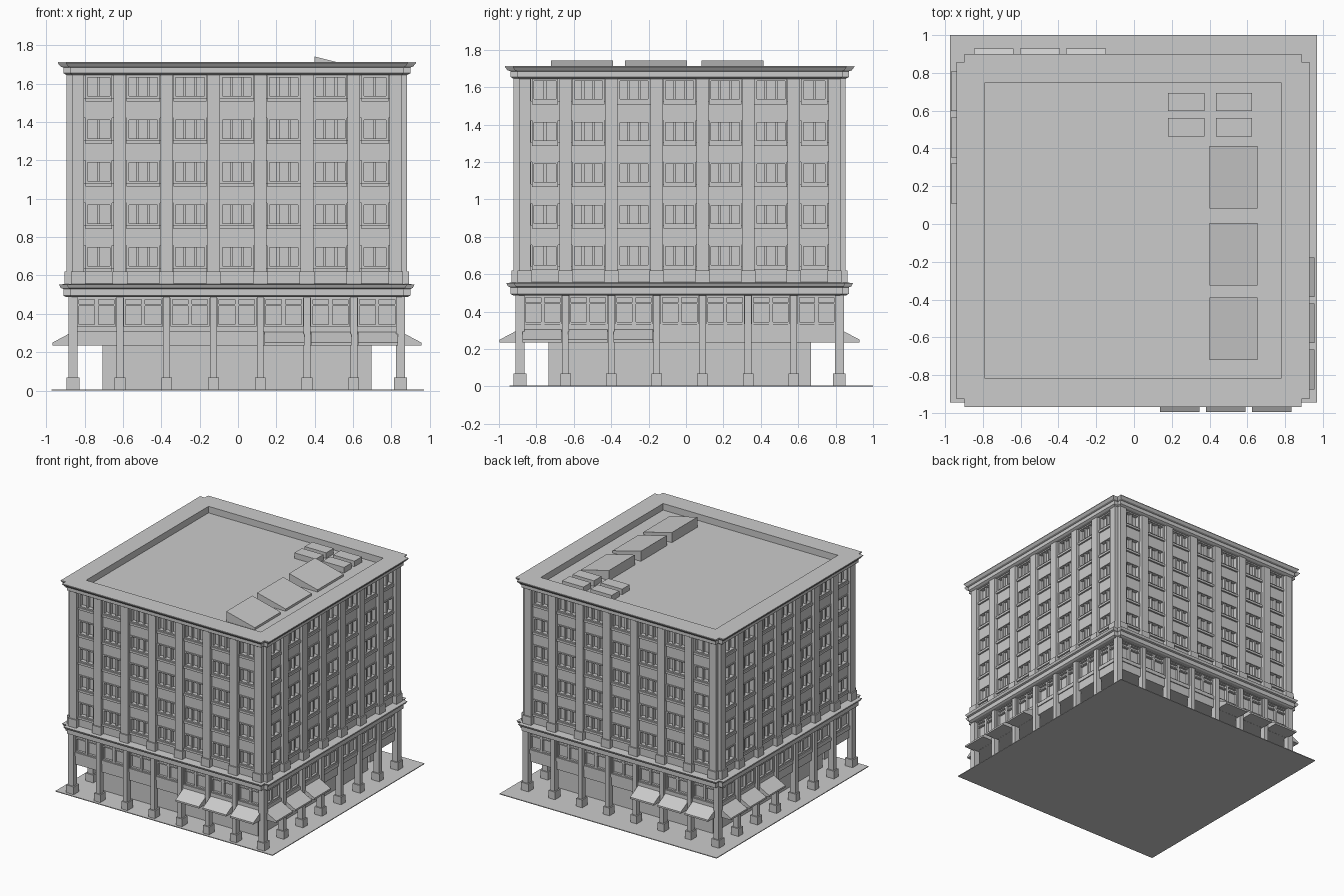
import bpy, bmesh
from math import pi
from mathutils import Matrix, Vector

if "Cube" in bpy.data.objects:
    bpy.data.objects.remove(bpy.data.objects["Cube"])

C = Vector((-0.006, -0.034, 0))      # building centre
BAY = 0.244
PIERS = [(i - 3.5) * BAY for i in range(8)]
ROWS = [0.64 + 0.2215 * i for i in range(5)]
WIN_H = 0.117


def finish(name, bm, loc=C):
    bmesh.ops.recalc_face_normals(bm, faces=bm.faces)
    me = bpy.data.meshes.new(name)
    bm.to_mesh(me)
    bm.free()
    ob = bpy.data.objects.new(name, me)
    ob.location = loc
    bpy.context.collection.objects.link(ob)
    return ob


def add_box(bm, x0, x1, y0, y1, z0, z1):
    m = Matrix.Translation(((x0 + x1) / 2, (y0 + y1) / 2, (z0 + z1) / 2)) @ \
        Matrix.Diagonal((x1 - x0, y1 - y0, z1 - z0, 1))
    bmesh.ops.create_cube(bm, size=1, matrix=m)


def boxes(name, items, loc=C):
    bm = bmesh.new()
    for b in items:
        add_box(bm, *b)
    return finish(name, bm, loc)


def sides(name, items):
    """Boxes (u0, u1, inner depth, outer depth, z0, z1) repeated on all four facades."""
    bm = bmesh.new()
    for k in range(4):
        old = set(bm.verts)
        for u0, u1, d0, d1, z0, z1 in items:
            add_box(bm, u0, u1, -d1, -d0, z0, z1)
        new = [v for v in bm.verts if v not in old]
        bmesh.ops.rotate(bm, verts=new, cent=(0, 0, 0), matrix=Matrix.Rotation(k * pi / 2, 3, 'Z'))
    return finish(name, bm)


def prism(bm, pts, x0, x1):
    """Extrude a (y, z) profile along x."""
    f = bm.faces.new([bm.verts.new((x0, y, z)) for y, z in pts])
    r = bmesh.ops.extrude_face_region(bm, geom=[f])
    vs = [v for v in r['geom'] if isinstance(v, bmesh.types.BMVert)]
    bmesh.ops.translate(bm, verts=vs, vec=(x1 - x0, 0, 0))
    return vs


def notched(name, profile):
    """Loft square rings with notched corners; profile rows are (half width, notch, z)."""
    bm = bmesh.new()
    rings = []
    for r, n, z in profile:
        ring = []
        for k in range(4):
            rot = Matrix.Rotation(k * pi / 2, 3, 'Z')
            for p in ((r - n, -r, z), (r - n, -r + n, z), (r, -r + n, z)):
                ring.append(bm.verts.new(rot @ Vector(p)))
        rings.append(ring)
    for a, b in zip(rings, rings[1:]):
        for i in range(12):
            j = (i + 1) % 12
            bm.faces.new((a[i], a[j], b[j], b[i]))
    bm.faces.new(rings[0])
    bm.faces.new(rings[-1])
    bmesh.ops.remove_doubles(bm, verts=bm.verts, dist=1e-5)
    return finish(name, bm)


# Ground plate, recessed ground floor and building cores behind the glass
boxes("ground_plate", [(-0.972, 0.972, -0.972, 0.972, 0, 0.006)], (-0.002, 0.028, 0))
boxes("ground_floor_core", [(-0.702, 0.702, -0.702, 0.702, 0.006, 0.24)])
boxes("second_floor_core", [(-0.83, 0.83, -0.83, 0.83, 0.235, 0.5)])
boxes("tower_core", [(-0.835, 0.835, -0.835, 0.835, 0.5, 1.655)])

# Street columns with square bases (corner columns shared by two sides)
cols, bases = [], []
for p in PIERS[:-1]:
    corner = p == PIERS[0]
    w, b = (0.024, 0.034) if corner else (0.018, 0.028)
    cols.append((p - w, p + w, 0.854 - 0.024, 0.854 + 0.024, 0.06, 0.49))
    bases.append((p - b, p + b, 0.854 - 0.034, 0.854 + 0.034, 0.006, 0.068))
sides("street_columns", cols)
sides("column_bases", bases)

# Second floor: lower band, rail, window frames
band = [(-0.835, 0.835, 0.82, 0.85, 0.235, 0.305), (-0.835, 0.835, 0.82, 0.858, 0.305, 0.335),
        (-0.835, 0.835, 0.82, 0.855, 0.483, 0.5)]
sides("second_floor_bands", band)
frames = [(p - 0.022, p + 0.022, 0.825, 0.86, 0.33, 0.49) for p in PIERS[1:-1]]
for i in range(7):
    c = (i - 3) * BAY
    for s in (-1, 1):
        m = c + s * 0.051
        for e in (-0.046, 0.046):
            frames.append((m + e - 0.005, m + e + 0.005, 0.825, 0.85, 0.335, 0.485))
        for z in (0.335, 0.44, 0.475):
            frames.append((m - 0.051, m + 0.051, 0.825, 0.848, z, z + 0.01))
sides("second_floor_window_frames", frames)

# Lower cornice
notched("lower_cornice", [(0.89, 0.03, 0.487), (0.905, 0.035, 0.495), (0.905, 0.035, 0.53),
                          (0.918, 0.04, 0.535), (0.927, 0.04, 0.553), (0.86, 0.02, 0.558)])

# Tower pilasters with pedestals and small caps
pil = []
for p in PIERS[1:-1]:
    pil += [(p - 0.033, p + 0.033, 0.83, 0.888, 0.55, 1.655),
            (p - 0.039, p + 0.039, 0.83, 0.898, 0.55, 0.62)]
for s in (-1, 1):
    for a, b, d, z1 in ((0.797, 0.86, 0.888, 1.655), (0.79, 0.866, 0.898, 0.62)):
        u = sorted((s * a, s * b))
        pil.append((u[0], u[1], 0.83, d, 0.55, z1))
sides("pilasters", pil)
boxes("corner_posts", [(sx * 0.828 - 0.032, sx * 0.828 + 0.032, sy * 0.828 - 0.032,
                        sy * 0.828 + 0.032, 0.55, 1.655) for sx in (-1, 1) for sy in (-1, 1)])

# Spandrels between the window rows
edges = [0.55] + [e for z in ROWS for e in (z, z + WIN_H)] + [1.655]
sides("spandrels", [(-0.84, 0.84, 0.825, 0.862, a, b) for a, b in zip(edges[::2], edges[1::2])])

# Tower windows: frame, mullions and sill for each bay
win, sills = [], []
for z in ROWS:
    for i in range(7):
        end = abs(i - 3) == 3
        c = (i - 3) * BAY - (0.012 * (1 if i > 3 else -1) if end else 0)
        h = 0.07 if end else 0.087
        t = z + WIN_H
        win += [(c - h, c - h + 0.012, 0.83, 0.868, z, t), (c + h - 0.012, c + h, 0.83, 0.868, z, t),
                (c - h, c + h, 0.83, 0.868, z, z + 0.01), (c - h, c + h, 0.83, 0.868, t - 0.01, t)]
        for m in ((0,) if end else (-0.029, 0.029)):
            win.append((c + m - 0.007, c + m + 0.007, 0.83, 0.858, z, t))
        sills.append((c - h, c + h, 0.83, 0.876, z - 0.018, z))
sides("tower_window_frames", win)
sides("window_sills", sills)

# Top cornice, parapet and sunken roof in one loft
notched("roof_cornice", [(0.888, 0.03, 1.645), (0.905, 0.035, 1.655), (0.905, 0.035, 1.685),
                         (0.92, 0.04, 1.69), (0.934, 0.042, 1.708), (0.934, 0.042, 1.713),
                         (0.783, 0, 1.713), (0.783, 0, 1.66)])

# Awnings over three bays on each side, gathered at two opposite corners
bm = bmesh.new()
for k in range(4):
    old = set(bm.verts)
    for i in (1, 2, 3):
        u = i * BAY * (1 if k % 2 == 0 else -1) + 0.004 * (1 if k % 2 == 0 else -1)
        prism(bm, [(-0.845, 0.312), (-0.962, 0.25), (-0.962, 0.236), (-0.845, 0.236)],
              u - 0.105, u + 0.105)
    new = [v for v in bm.verts if v not in old]
    bmesh.ops.rotate(bm, verts=new, cent=(0, 0, 0), matrix=Matrix.Rotation(k * pi / 2, 3, 'Z'))
finish("awnings", bm)

# Sloped roof skylights
bm = bmesh.new()
for y in (-0.555, -0.16, 0.248):
    vs = [bm.verts.new((x, y - 0.166, z)) for x, z in
          ((0.4, 1.65), (0.655, 1.65), (0.655, 1.678), (0.4, 1.742))]
    r = bmesh.ops.extrude_face_region(bm, geom=[bm.faces.new(vs)])
    bmesh.ops.translate(bm, vec=(0, 0.332, 0),
                        verts=[v for v in r['geom'] if isinstance(v, bmesh.types.BMVert)])
finish("roof_skylights", bm, (0, 0, 0))

# Small roof units
boxes("roof_units", [(x, x + 0.192, y, y + 0.096, 1.65, 1.705)
                     for x in (0.18, 0.433) for y in (0.464, 0.597)], (0, 0, 0))
